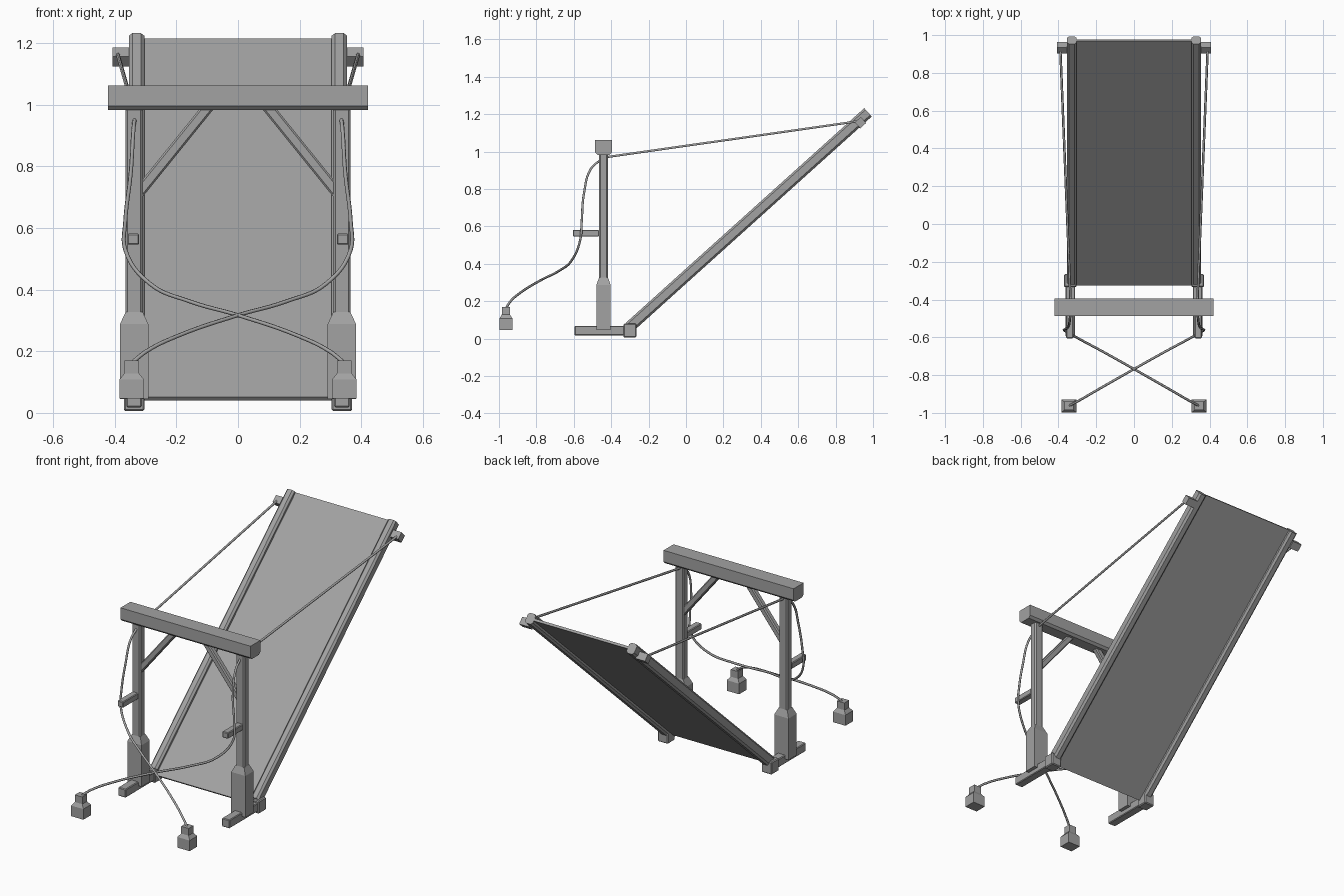
import bpy, bmesh, math
from mathutils import Vector, Matrix

cube = bpy.data.objects.get("Cube")
if cube:
    bpy.data.objects.remove(cube)

grey = bpy.data.materials.new("weathered grey")
grey.use_nodes = True
GREY = (0.36, 0.36, 0.36, 1)
grey.diffuse_color = GREY
grey.node_tree.nodes["Principled BSDF"].inputs["Base Color"].default_value = GREY


def finish(name, bm):
    bmesh.ops.recalc_face_normals(bm, faces=bm.faces)
    mesh = bpy.data.meshes.new(name)
    bm.to_mesh(mesh)
    bm.free()
    mesh.materials.append(grey)
    obj = bpy.data.objects.new(name, mesh)
    bpy.context.collection.objects.link(obj)
    return obj


def box(name, centre, size, bevel=0.0, pitch=0.0, roll=0.0, edges=None):
    """Box turned about x (pitch) and y (roll); bevels the edges chosen by a rule."""
    bm = bmesh.new()
    bmesh.ops.create_cube(bm, size=1, matrix=Matrix.Diagonal((*size, 1)))
    if bevel:
        chosen = [e for e in bm.edges if edges is None or edges(*e.verts)]
        bmesh.ops.bevel(bm, geom=chosen, offset=bevel, segments=1, affect='EDGES')
    turn = Matrix.Rotation(roll, 4, 'Y') @ Matrix.Rotation(pitch, 4, 'X')
    bm.transform(Matrix.Translation(centre) @ turn)
    return finish(name, bm)


def stack(name, x, y, sections):
    """Solid lofted through rectangular sections (z, width, depth)."""
    bm = bmesh.new()
    rings = []
    for z, w, d in sections:
        rings.append([bm.verts.new((x + sx * w / 2, y + sy * d / 2, z))
                      for sx, sy in ((-1, -1), (1, -1), (1, 1), (-1, 1))])
    for low, high in zip(rings, rings[1:]):
        for i in range(4):
            j = (i + 1) % 4
            bm.faces.new((low[i], low[j], high[j], high[i]))
    bm.faces.new(rings[0])
    bm.faces.new(rings[-1])
    return finish(name, bm)


def rope(name, points):
    curve = bpy.data.curves.new(name, 'CURVE')
    curve.dimensions = '3D'
    curve.bevel_depth = 0.0065
    curve.bevel_resolution = 1
    curve.resolution_u = 6
    curve.use_fill_caps = True
    spline = curve.splines.new('BEZIER')
    spline.bezier_points.add(len(points) - 1)
    for bp, p in zip(spline.bezier_points, points):
        bp.co = p
        bp.handle_left_type = bp.handle_right_type = 'AUTO'
    curve.materials.append(grey)
    obj = bpy.data.objects.new(name, curve)
    bpy.context.collection.objects.link(obj)


def along(axis):
    return lambda a, b: abs(a.co[axis] - b.co[axis]) > 1e-5


# Sloping deck between its hinge and its raised end
hinge, tip = Vector((0, -0.32, 0.046)), Vector((0, 0.973, 1.21))
slope = tip - hinge
pitch = math.atan2(slope.z, slope.y)
box("bridge_deck", (hinge + tip) / 2, (0.62, slope.length, 0.014), pitch=pitch)

# Crossbeam with chamfered lower edges
box("crossbeam", (0, -0.441, 1.023), (0.844, 0.092, 0.08), 0.013,
    edges=lambda a, b: a.co.z < 0 and b.co.z < 0 and a.co.y == b.co.y)

POST_X, POST_Y = 0.337, -0.441
for side, s in (("right", -1), ("left", 1)):
    x = s * POST_X

    # Deck rail, hinge block and rope block
    start = hinge + slope * 0.015
    rail_mid = (start + tip) / 2
    box(side + "_rail", (s * 0.329, rail_mid.y, rail_mid.z),
        (0.05, (tip - start).length, 0.06), 0.011, pitch=pitch, edges=along(1))
    box(side + "_hinge_block", (x, -0.3, 0.043), (0.066, 0.069, 0.074), 0.005)
    box(side + "_rope_block", (s * 0.377, 0.933, 1.155), (0.062, 0.043, 0.043), pitch=pitch)

    # Post with its stout base, foot and peg
    box(side + "_post", (x, POST_Y, 0.65), (0.056, 0.047, 0.72), 0.007, edges=along(2))
    stack(side + "_post_base", x, POST_Y,
          [(0.045, 0.092, 0.076), (0.288, 0.092, 0.076), (0.327, 0.056, 0.047)])
    box(side + "_foot", (x, -0.448, 0.043), (0.05, 0.296, 0.05), 0.004)
    box(side + "_peg", (s * 0.34, -0.535, 0.564), (0.038, 0.14, 0.036), 0.004)

    # Diagonal brace from post to crossbeam
    low, high = Vector((s * 0.33, POST_Y, 0.704)), Vector((s * 0.085, POST_Y, 1.007))
    run = high - low
    box(side + "_brace", (low + high) / 2, (0.036, 0.034, run.length), 0.006,
        roll=math.atan2(run.x, run.z), edges=along(2))

    # Counterweight on the far end of the rope from the opposite post
    stack(side + "_weight", s * 0.345, -0.963,
          [(0.046, 0.08, 0.07), (0.108, 0.08, 0.07), (0.128, 0.048, 0.044), (0.17, 0.048, 0.044)])

    # Taut rope to the deck and slack rope crossing to the weight
    rope(side + "_taut_rope", [(s * 0.39, 0.925, 1.163), (s * 0.335, -0.43, 0.97)])
    path = [(0.335, -0.45, 0.96), (0.34, -0.507, 0.91), (0.348, -0.545, 0.78),
            (0.366, -0.558, 0.62), (0.366, -0.565, 0.53), (0.287, -0.61, 0.42),
            (0.157, -0.68, 0.362), (0, -0.768, 0.317), (-0.2, -0.882, 0.248),
            (-0.297, -0.938, 0.2), (-0.345, -0.963, 0.162)]
    rope(side + "_slack_rope", [(s * px, py, pz) for px, py, pz in path])
